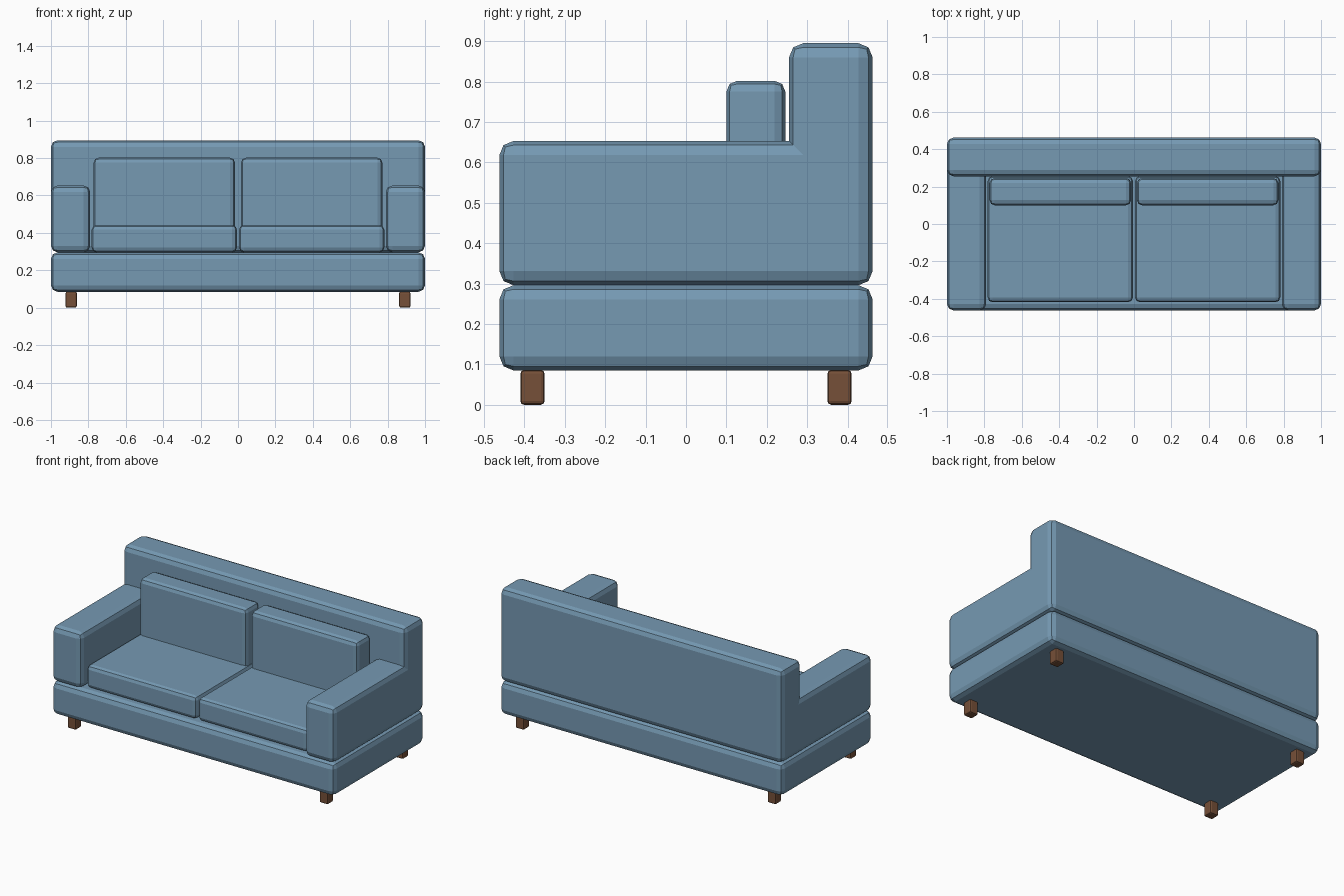
import bpy

if "Cube" in bpy.data.objects:
    bpy.data.objects.remove(bpy.data.objects["Cube"])


def material(name, rgb):
    mat = bpy.data.materials.new(name)
    mat.diffuse_color = (*rgb, 1)
    mat.use_nodes = True
    mat.node_tree.nodes["Principled BSDF"].inputs["Base Color"].default_value = mat.diffuse_color
    return mat


FABRIC = material("blue_fabric", (0.18, 0.32, 0.45))
WOOD = material("brown_wood", (0.18, 0.08, 0.04))


def box(name, lo, hi, bevel, mat):
    """Bevelled box between two opposite corners."""
    centre = [(a + b) / 2 for a, b in zip(lo, hi)]
    bpy.ops.mesh.primitive_cube_add(size=1, location=centre)
    ob = bpy.context.object
    ob.name = name
    ob.scale = [b - a for a, b in zip(lo, hi)]
    bpy.ops.object.transform_apply(location=False, rotation=False, scale=True)
    mod = ob.modifiers.new("rounded_edges", 'BEVEL')
    mod.width = bevel
    mod.segments = 2
    ob.data.materials.append(mat)
    return ob


def pair(name, x0, x1, y0, y1, z0, z1, bevel, mat):
    """Same box on the left and right side."""
    box("right_" + name, (x0, y0, z0), (x1, y1, z1), bevel, mat)
    box("left_" + name, (-x1, y0, z0), (-x0, y1, z1), bevel, mat)


# Base and backrest
box("base", (-1, -0.462, 0.085), (1, 0.462, 0.296), 0.035, FABRIC)
box("backrest", (-1, 0.255, 0.296), (1, 0.462, 0.895), 0.035, FABRIC)

# Armrests run the full depth, into the backrest
pair("armrest", 0.79, 1, -0.462, 0.462, 0.296, 0.653, 0.035, FABRIC)

# Seat and back cushions
pair("seat_cushion", 0.006, 0.782, -0.418, 0.255, 0.296, 0.442, 0.025, FABRIC)
pair("back_cushion", 0.016, 0.772, 0.10, 0.246, 0.40, 0.802, 0.027, FABRIC)

# Legs
pair("front_leg", 0.862, 0.922, -0.41, -0.35, 0, 0.086, 0.009, WOOD)
pair("back_leg", 0.862, 0.922, 0.35, 0.41, 0, 0.086, 0.009, WOOD)
